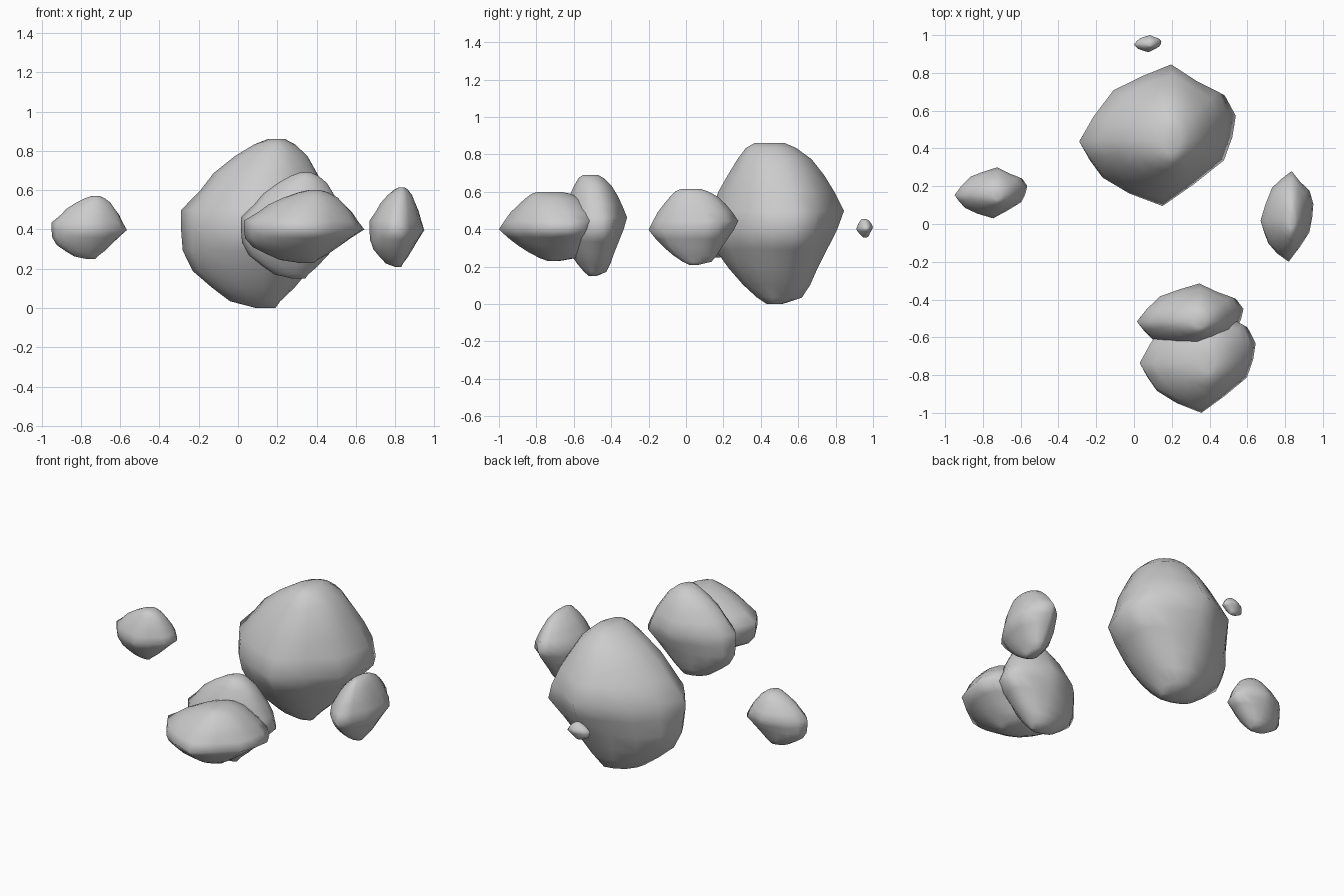
import bpy, bmesh, math

if "Cube" in bpy.data.objects:
    bpy.data.objects.remove(bpy.data.objects["Cube"])

# Plan outline of the stone in unit-box coordinates
OUTLINE = [(0, .45), (.1, .63), (.22, .81), (.4, .91), (.58, 1), (.77, .875),
           (.93, .81), (1, .65), (.975, .48), (.92, .32), (.73, .16),
           (.53, 0), (.32, .09), (.15, .20), (.07, .32)]
# Height, then left/right/front/back extents of each level
LEVELS = [(0, .46, .58, .45, .56), (.04, .30, .61, .38, .70), (.12, .19, .70, .28, .76),
          (.22, .07, .79, .18, .81), (.34, .01, .89, .08, .88), (.46, 0, 1, 0, .95),
          (.58, 0, .945, .05, 1), (.70, .12, .90, .105, .93), (.80, .20, .84, .17, .86),
          (.90, .33, .78, .24, .77), (.97, .45, .70, .30, .66), (1, .53, .64, .36, .58)]
CU, CV = .54, .48


def ring(level):
    w, u0, u1, v0, v1 = level
    cu, cv = .5 + .09 * w, .5 - .03 * w
    rnd = min(1, abs(w - .5) * 2) * .8      # rounder away from the middle
    pts = []
    for u, v in OUTLINE:
        a = (u - CU) / ((1 - CU) if u > CU else CU)
        b = (v - CV) / ((1 - CV) if v > CV else CV)
        r = math.hypot(a, b)
        k = 1 + (1 / r - 1) * rnd
        a, b = a * k, b * k
        pts.append((cu + a * ((u1 - cu) if a > 0 else (cu - u0)),
                    cv + b * ((v1 - cv) if b > 0 else (cv - v0)), w))
    return pts


def stone(name, xs, ys, zs):
    bm = bmesh.new()
    rings = []
    for level in LEVELS:
        rings.append([bm.verts.new((xs[0] + u * (xs[1] - xs[0]),
                                    ys[0] + v * (ys[1] - ys[0]),
                                    zs[0] + w * (zs[1] - zs[0])))
                      for u, v, w in ring(level)])
    n = len(OUTLINE)
    for lo, hi in zip(rings, rings[1:]):
        for i in range(n):
            j = (i + 1) % n
            bm.faces.new((lo[i], lo[j], hi[j], hi[i]))
    bm.faces.new(rings[0])
    bm.faces.new(rings[-1])
    bmesh.ops.recalc_face_normals(bm, faces=bm.faces)
    for f in bm.faces:
        f.smooth = True
    me = bpy.data.meshes.new(name)
    bm.to_mesh(me)
    bm.free()
    bpy.context.collection.objects.link(bpy.data.objects.new(name, me))


# The same stone stretched to six sizes
stone("large_rock", (-.29, .54), (.095, .845), (0, .86))
stone("left_rock", (-.95, -.565), (.03, .30), (.25, .57))
stone("right_rock", (.67, .95), (-.20, .28), (.21, .615))
stone("front_rock", (.03, .645), (-1, -.42), (.23, .60))
stone("middle_rock", (.015, .58), (-.685, -.315), (.15, .69))
stone("small_rock", (0, .145), (.91, 1), (.355, .455))
